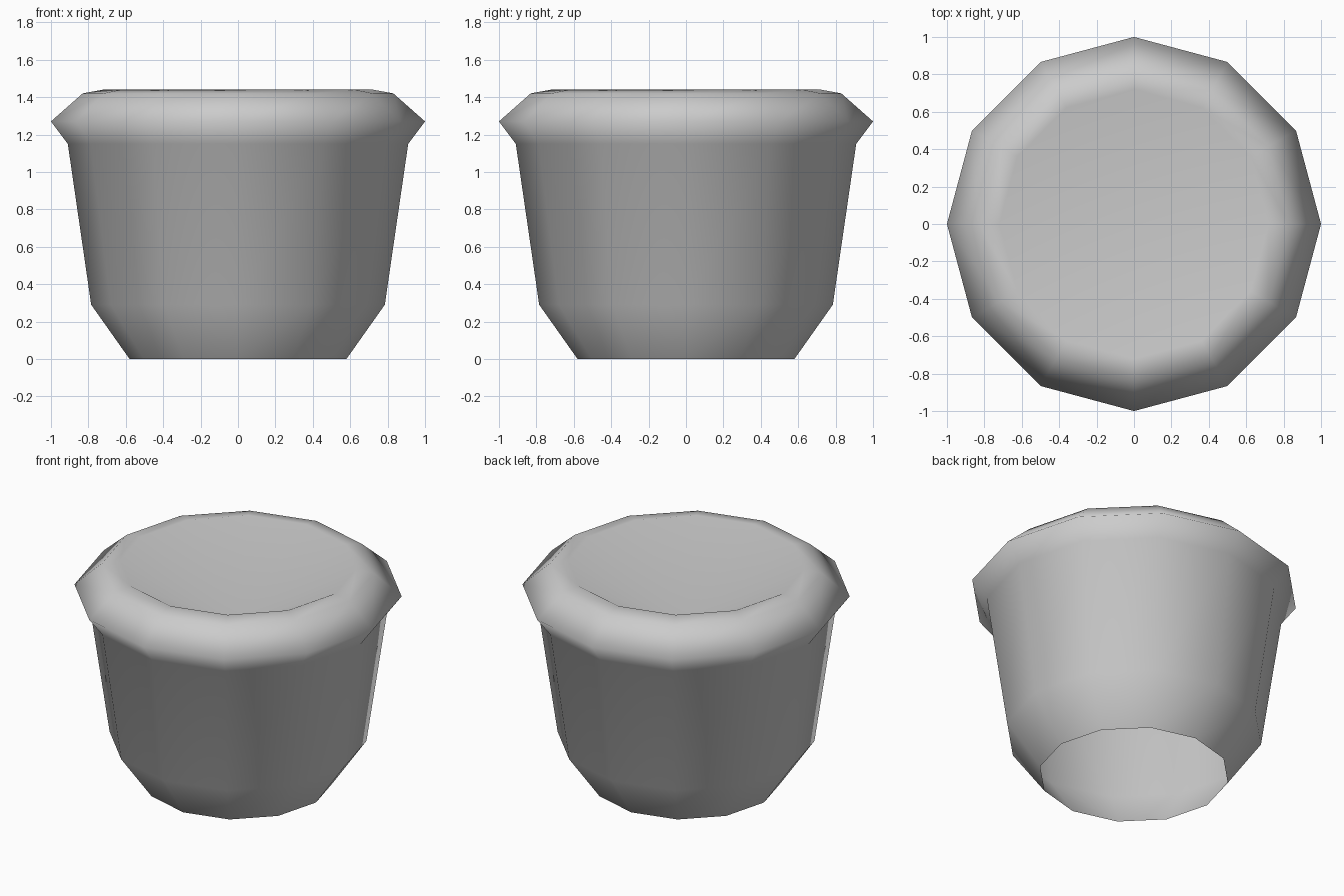
import bpy
import bmesh
import math

SIDES = 12

cube = bpy.data.objects.get("Cube")
if cube:
    bpy.data.objects.remove(cube, do_unlink=True)

# One plain grey
grey = bpy.data.materials.new("plain_grey")
grey.use_nodes = True
colour = (0.6, 0.6, 0.6, 1)
grey.diffuse_color = colour
grey.node_tree.nodes["Principled BSDF"].inputs["Base Color"].default_value = colour

# Radius and height, from the open foot over the rim to the lip of the hollow
profile = [(0.58, 0), (0.785, 0.29), (0.91, 1.15), (1.0, 1.27),
           (0.83, 1.42), (0.72, 1.44)]
hollow_bottom = 1.06


def ring(bm, radius, z):
    angles = [math.tau * i / SIDES for i in range(SIDES)]
    return [bm.verts.new((radius * math.cos(a), radius * math.sin(a), z)) for a in angles]


# Wall and rim
bm = bmesh.new()
rings = [ring(bm, r, z) for r, z in profile]
for low, high in zip(rings, rings[1:]):
    for i in range(SIDES):
        j = (i + 1) % SIDES
        bm.faces.new((low[i], low[j], high[j], high[i]))

# Conical hollow in the top
centre = bm.verts.new((0, 0, hollow_bottom))
for i in range(SIDES):
    bm.faces.new((rings[-1][i], rings[-1][(i + 1) % SIDES], centre))

for face in bm.faces:
    face.smooth = True
mesh = bpy.data.meshes.new("round_pot")
bm.to_mesh(mesh)
bm.free()
mesh.materials.append(grey)
pot = bpy.data.objects.new("round_pot", mesh)
bpy.context.collection.objects.link(pot)
